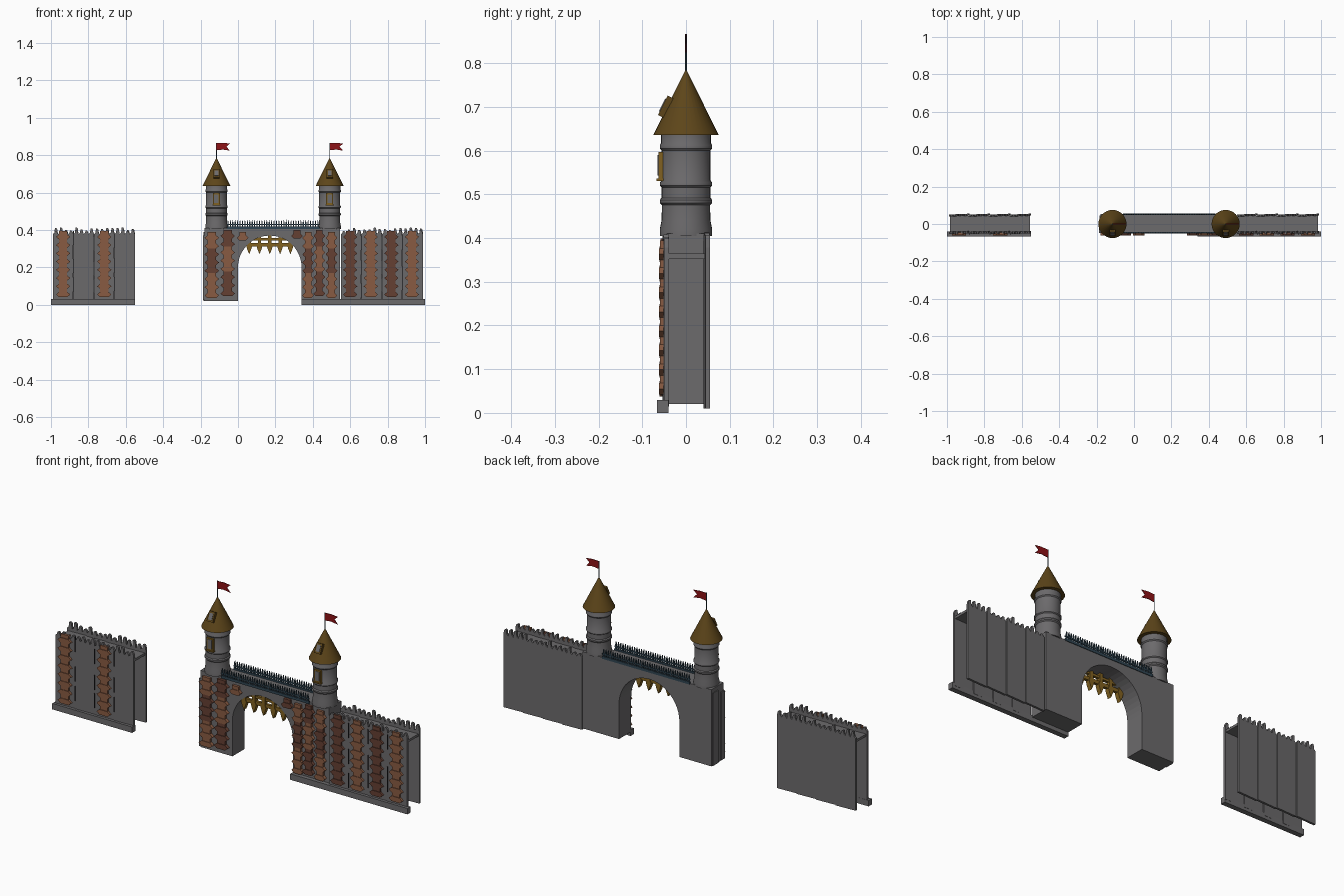
import bpy, bmesh, math, random
from mathutils import Matrix, Vector

random.seed(4)
cube = bpy.data.objects.get("Cube")
if cube:
    bpy.data.objects.remove(cube, do_unlink=True)


def material(name, rgb):
    m = bpy.data.materials.new(name)
    m.use_nodes = True
    m.diffuse_color = (*rgb, 1)
    m.node_tree.nodes["Principled BSDF"].inputs["Base Color"].default_value = (*rgb, 1)
    return m


STONE = material("grey stone", (0.15, 0.145, 0.15))
LIGHT = material("light brick", (0.25, 0.105, 0.055))
DARK = material("dark brick", (0.13, 0.05, 0.032))
ROOF = material("brown roof", (0.11, 0.06, 0.01))
GOLD = material("ochre wood", (0.22, 0.12, 0.015))
STEEL = material("blue steel", (0.03, 0.06, 0.085))
RED = material("red cloth", (0.27, 0.006, 0.008))
SHADE = material("dark seam", (0.03, 0.03, 0.032))


def prism(bm, pts, y0, y1, tilt=0.0, mat=0):
    """Extrude an xz outline from y0 to y1; tilt skews it along x."""
    xm = sum(p[0] for p in pts) / len(pts)
    a, b = [[bm.verts.new((x, y + tilt * (x - xm), z)) for x, z in pts] for y in (y0, y1)]
    faces = [bm.faces.new(a), bm.faces.new(b[::-1])]
    n = len(pts)
    faces += [bm.faces.new((a[i], b[i], b[(i + 1) % n], a[(i + 1) % n])) for i in range(n)]
    for f in faces:
        f.material_index = mat


def box(bm, x0, x1, y0, y1, z0, z1, mat=0, tilt=0.0):
    prism(bm, [(x0, z0), (x1, z0), (x1, z1), (x0, z1)], y0, y1, tilt, mat)


def finish(name, bm, *mats, smooth=False):
    bmesh.ops.recalc_face_normals(bm, faces=bm.faces)
    me = bpy.data.meshes.new(name)
    bm.to_mesh(me)
    bm.free()
    for m in mats:
        me.materials.append(m)
    ob = bpy.data.objects.new(name, me)
    bpy.context.collection.objects.link(ob)
    if smooth:
        bpy.ops.object.select_all(action='DESELECT')
        ob.select_set(True)
        bpy.context.view_layer.objects.active = ob
        bpy.ops.object.shade_smooth_by_angle(angle=math.radians(35))
    return ob


def lathe(name, profile, mat, cx, seg=32):
    """Revolve (radius, height) points about the vertical at cx."""
    bm = bmesh.new()
    rings = [[bm.verts.new((cx + r * math.cos(t), r * math.sin(t), z))
              for t in (math.tau * i / seg for i in range(seg))] for r, z in profile]
    for lo, hi in zip(rings, rings[1:]):
        for i in range(seg):
            j = (i + 1) % seg
            bm.faces.new((lo[i], lo[j], hi[j], hi[i]))
    bm.faces.new(rings[0][::-1])
    bm.faces.new(rings[-1])
    return finish(name, bm, mat, smooth=True)


def panel(bm, x0, x1, z0, y0, y1, tilt):
    """Stone board with a ragged, toothed top."""
    pts = [(x0, z0), (x1, z0)]
    teeth = 4
    w = (x1 - x0) / teeth
    for k in reversed(range(teeth)):
        a, top = x0 + k * w, 0.40 + random.uniform(-0.008, 0.014)
        pts += [(a + w, 0.378), (a + 0.85 * w, top - 0.006), (a + 0.7 * w, top),
                (a + 0.4 * w, top), (a + 0.3 * w, 0.385)]
    pts.append((x0, 0.378))
    prism(bm, pts, y0, y1, tilt)


def brick(bm, x, z, w, y0, y1, mat):
    """Wide rounded stone with a short block above it."""
    h = 0.013
    prism(bm, [(x - w, z), (x - 0.6 * w, z - h), (x + 0.6 * w, z - h),
               (x + w, z), (x + 0.6 * w, z + h), (x - 0.6 * w, z + h)], y0, y1, 0, mat)
    box(bm, x - 0.58 * w, x + 0.58 * w, y0 + 0.003, y1, z + h, z + 0.031, mat)


PITCH = 0.044


def side_wall(side, x0, x1, brick_cols):
    w = (x1 - x0) / 4
    front, back, seams = bmesh.new(), bmesh.new(), bmesh.new()
    for i in range(4):
        a = x0 + i * w
        panel(front, a, a + w - 0.002, 0.015, -0.052, -0.04, 0.03)
        panel(back, a, a + w, 0.01, 0.042, 0.053, 0.045)
        if i:
            for z in (0.05, 0.15, 0.3):
                z += random.uniform(-0.02, 0.03)
                box(seams, a - 0.002, a + 0.002, -0.056, -0.05, z, z + 0.075)
    finish(side + "_wall_front_panels", front, STONE)
    finish(side + "_wall_back_panels", back, STONE)
    finish(side + "_wall_seams", seams, SHADE)
    # Walkway between the two skins
    bm = bmesh.new()
    box(bm, x0 + 0.005, x1 - 0.005, -0.042, 0.044, 0.352, 0.364)
    finish(side + "_wall_walkway", bm, STONE)
    # Brick columns
    bm = bmesh.new()
    for x, mat in brick_cols:
        for r in range(8):
            brick(bm, x, 0.055 + r * PITCH, 0.038, -0.062, -0.045, mat)
    finish(side + "_wall_bricks", bm, LIGHT, DARK)


side_wall("right", -0.99, -0.55, [(-0.935, 0), (-0.715, 0)])
side_wall("left", 0.55, 0.99, [(0.6, 1), (0.71, 0), (0.82, 1), (0.93, 0)])

# Plinths along the foot of the walls
for name, x0, x1 in (("right_plinth", -1, -0.55), ("left_plinth", 0.34, 1)):
    bm = bmesh.new()
    box(bm, x0, x1, -0.066, -0.04, 0, 0.03)
    finish(name, bm, STONE)

# Gatehouse with a round arch
CX, R, SPRING = 0.17, 0.17, 0.2
G0, G1, TOP = -0.18, 0.545, 0.41
arch = [(CX + R * math.cos(t), SPRING + R * math.sin(t))
        for t in (math.pi * i / 24 for i in range(25))]
outline = [(G0, 0.02), (G0, TOP), (G1, TOP), (G1, 0.02), (CX + R, 0.02)] + arch + [(CX - R, 0.02)]
bm = bmesh.new()
prism(bm, outline, -0.045, 0.053)
finish("gatehouse", bm, STONE)

# Thin outer boards on the gate ends
bm = bmesh.new()
box(bm, G0 - 0.006, G0 + 0.004, -0.048, -0.02, 0.025, 0.37)
box(bm, G0 - 0.004, G0 + 0.004, 0.0, 0.045, 0.02, 0.39)
finish("gate_end_boards", bm, STONE)

# Gate bricks, left out where the arch opens
bm = bmesh.new()
for c, x in enumerate((-0.14, -0.055, 0.025, 0.085, 0.255, 0.315, 0.375, 0.435, 0.5)):
    w = 0.039 if x < 0 else 0.031
    for r in range(8):
        z = 0.05 + r * PITCH + 0.01 * (c % 2)
        dx = max(0, abs(x - CX) - w)
        if dx >= R or (z > SPRING and math.hypot(dx, z - SPRING - 0.012) > R):
            brick(bm, x, z, w, -0.061, -0.043, (c + r // 3) % 2)
finish("gate_bricks", bm, LIGHT, DARK)

# Spiked railings on the gate top
for name, y in (("front_railing", -0.048), ("back_railing", 0.052)):
    bm = bmesh.new()
    box(bm, -0.06, 0.435, y - 0.004, y + 0.004, 0.405, 0.418)
    box(bm, -0.06, 0.435, y - 0.003, y + 0.003, 0.426, 0.432)
    for i in range(38):
        x = -0.054 + i * 0.013
        prism(bm, [(x - 0.003, 0.412), (x + 0.003, 0.412), (x + 0.003, 0.442),
                   (x, 0.455), (x - 0.003, 0.442)], y - 0.003, y + 0.003)
    finish(name, bm, STEEL)

# Raised portcullis
bm = bmesh.new()
box(bm, 0.045, 0.295, -0.036, -0.022, 0.312, 0.33)
box(bm, 0.075, 0.265, -0.036, -0.022, 0.345, 0.357)
for i in range(5):
    x = CX + (i - 2) * 0.055
    top = 0.37 if abs(i - 2) < 2 else 0.34
    prism(bm, [(x - 0.009, top), (x - 0.009, 0.325), (x - 0.015, 0.312), (x - 0.01, 0.295),
               (x, 0.27), (x + 0.01, 0.295), (x + 0.015, 0.312), (x + 0.009, 0.325),
               (x + 0.009, top)], -0.04, -0.018)
finish("portcullis", bm, GOLD)

# Towers
shaft = [(0.06, 0.405), (0.06, 0.42), (0.056, 0.44), (0.055, 0.475), (0.06, 0.48), (0.06, 0.487),
         (0.056, 0.492), (0.056, 0.516), (0.06, 0.52), (0.06, 0.526), (0.056, 0.532),
         (0.056, 0.6), (0.06, 0.605), (0.06, 0.612), (0.057, 0.617), (0.057, 0.64)]
for side, x in (("right", -0.115), ("left", 0.49)):
    lathe(side + "_tower", shaft, STONE, x)
    lathe(side + "_roof", [(0.075, 0.635), (0.001, 0.785)], ROOF, x)
    lathe(side + "_flagpole", [(0.002, 0.77), (0.002, 0.866)], STEEL, x, 8)
    # Swallow-tailed flag
    bm = bmesh.new()
    prism(bm, [(x, 0.826), (x + 0.035, 0.83), (x + 0.072, 0.824), (x + 0.053, 0.845),
               (x + 0.072, 0.862), (x + 0.035, 0.866), (x, 0.864)], -0.0015, 0.0015)
    finish(side + "_flag", bm, RED)
    # Framed window
    bm = bmesh.new()
    box(bm, x - 0.019, x + 0.019, -0.063, -0.045, 0.533, 0.597)
    box(bm, x - 0.022, x + 0.022, -0.068, -0.045, 0.53, 0.536)
    box(bm, x - 0.012, x + 0.012, -0.065, -0.06, 0.543, 0.59, 1)
    finish(side + "_window", bm, GOLD, STONE)
    # Sloping roof hatch
    bm = bmesh.new()
    box(bm, -0.017, 0.017, -0.008, 0.012, -0.025, 0.025)
    box(bm, -0.01, 0.01, -0.01, -0.006, -0.016, 0.016, 1)
    lean = math.atan2(0.075, 0.15)
    bm.transform(Matrix.Translation((x, -0.046, 0.7)) @ Matrix.Rotation(-lean, 4, 'X'))
    finish(side + "_roof_hatch", bm, ROOF, STONE)
